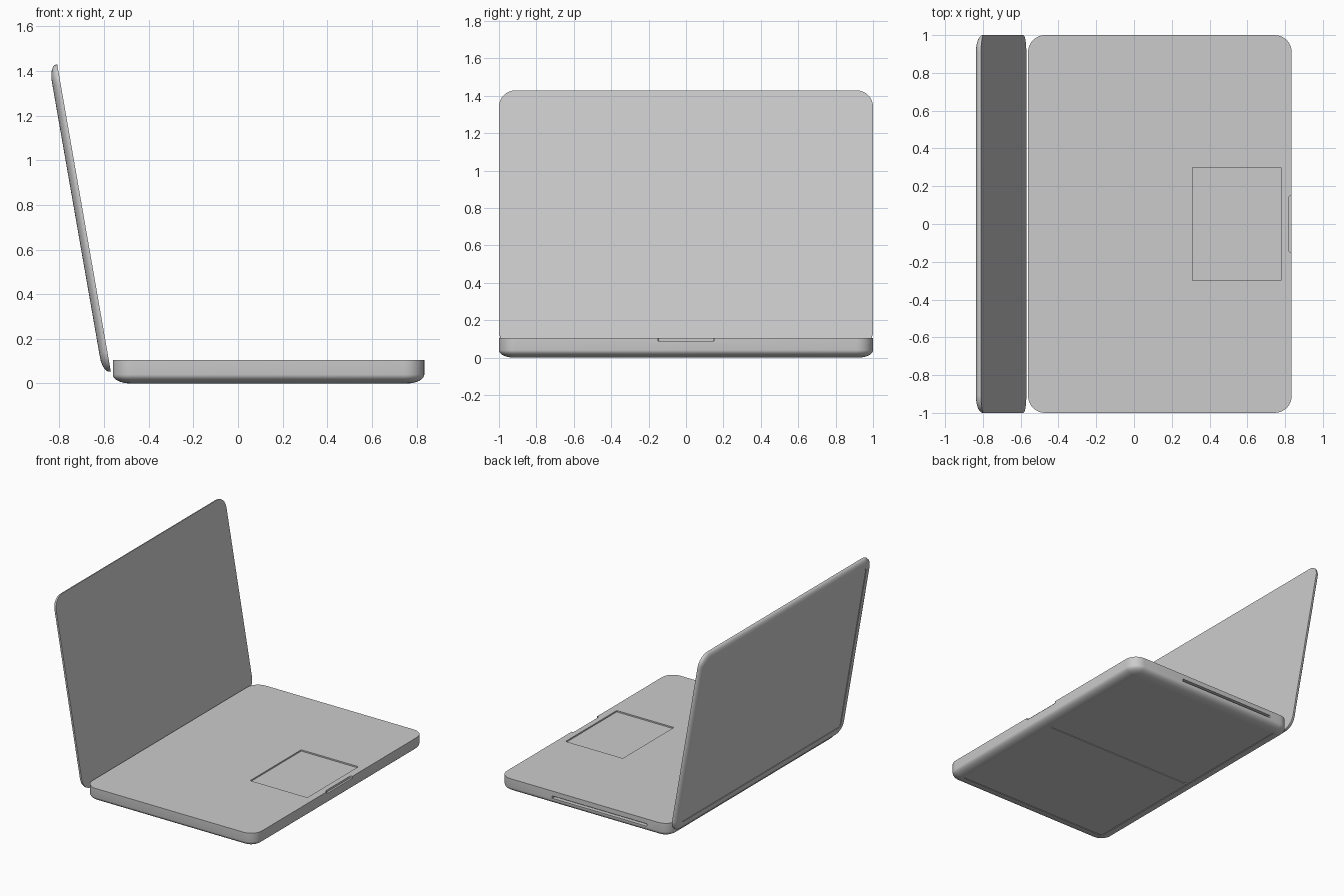
import bpy, bmesh
from math import sin, cos, pi, atan2, hypot, radians
from mathutils import Matrix

default = bpy.data.objects.get("Cube")
if default:
    bpy.data.objects.remove(default, do_unlink=True)

silver = bpy.data.materials.new("silver_grey")
silver.use_nodes = True
grey = (0.6, 0.6, 0.6, 1)
silver.diffuse_color = grey
for node in silver.node_tree.nodes:
    if node.type == 'BSDF_PRINCIPLED':
        node.inputs["Base Color"].default_value = grey


def outline(sx, sy, r, steps=8):
    """Points of a rounded rectangle centred on the origin."""
    pts = []
    for i, (a, b) in enumerate(((1, 1), (-1, 1), (-1, -1), (1, -1))):
        for k in range(steps + 1):
            ang = (i + k / steps) * pi / 2
            pts.append((a * (sx / 2 - r) + r * cos(ang), b * (sy / 2 - r) + r * sin(ang)))
    return pts


def shell(name, sx, sy, r, rings, matrix):
    """Closed body lofted through rounded rectangles; rings are (height, inset)."""
    bm = bmesh.new()
    loops = []
    for h, d in rings:
        pts = outline(sx - 2 * d, sy - 2 * d, max(r - d, 0.004))
        loops.append([bm.verts.new((x, y, h)) for x, y in pts])
    n = len(loops[0])
    for low, high in zip(loops, loops[1:]):
        for i in range(n):
            j = (i + 1) % n
            bm.faces.new((low[i], low[j], high[j], high[i]))
    bm.faces.new(loops[0])
    bm.faces.new(loops[-1])
    bm.transform(matrix)
    bmesh.ops.recalc_face_normals(bm, faces=bm.faces)
    mesh = bpy.data.meshes.new(name)
    bm.to_mesh(mesh)
    bm.free()
    mesh.materials.append(silver)
    ob = bpy.data.objects.new(name, mesh)
    bpy.context.collection.objects.link(ob)
    return ob


def rounded_edge(start, end, inset, recess, steps=8):
    """Straight wall, quarter-ellipse edge, then a slightly sunken panel."""
    rings = [(0, 0)]
    for k in range(steps + 1):
        a = k / steps * pi / 2
        rings.append((start + (end - start) * sin(a), inset * (1 - cos(a))))
    return rings + [(end - recess, inset + 0.003)]


def select_only(ob):
    bpy.ops.object.select_all(action='DESELECT')
    ob.select_set(True)
    bpy.context.view_layer.objects.active = ob


def cut(ob, center, size, r):
    """Cut a rounded block out of a body."""
    sx, sy, sz = size
    tool = shell("cutter", sx, sy, r, [(-sz / 2, 0), (sz / 2, 0)], Matrix.Translation(center))
    tool.hide_render = True
    mod = ob.modifiers.new("cut", 'BOOLEAN')
    mod.operation = 'DIFFERENCE'
    mod.solver = 'EXACT'
    mod.object = tool
    select_only(ob)
    bpy.ops.object.modifier_apply(modifier=mod.name)
    bpy.data.objects.remove(tool, do_unlink=True)


# Keyboard base, lofted downward from its flat top
TOP = 0.105
flip = Matrix.Translation((0.137, 0, TOP)) @ Matrix.Rotation(pi, 4, 'X')
base = shell("base", 1.396, 2, 0.09, rounded_edge(0.065, TOP, 0.08, 0.003), flip)
cut(base, (0.545, 0, TOP), (0.47, 0.6, 0.02), 0.004)        # trackpad recess
cut(base, (0.87, 0, TOP), (0.10, 0.3, 0.03), 0.012)         # thumb notch
cut(base, (0.01, 1, 0.06), (0.78, 0.06, 0.018), 0.004)      # disc slot
cut(base, (0.137, 0, 0), (1.21, 0.014, 0.016), 0.004)       # seam underneath

# Screen lid, leaning back, lofted outward from its flat inner face
rise, lean = 1.375, 0.24
tilt = atan2(lean, rise)
place = Matrix.Translation((-0.69, 0, 0.742)) @ Matrix.Rotation(-pi / 2 - tilt, 4, 'Y')
lid = shell("lid", hypot(rise, lean), 2, 0.09, rounded_edge(0.006, 0.037, 0.07, 0.003), place)

for ob in (base, lid):
    select_only(ob)
    bpy.ops.object.shade_smooth_by_angle(angle=radians(30))
